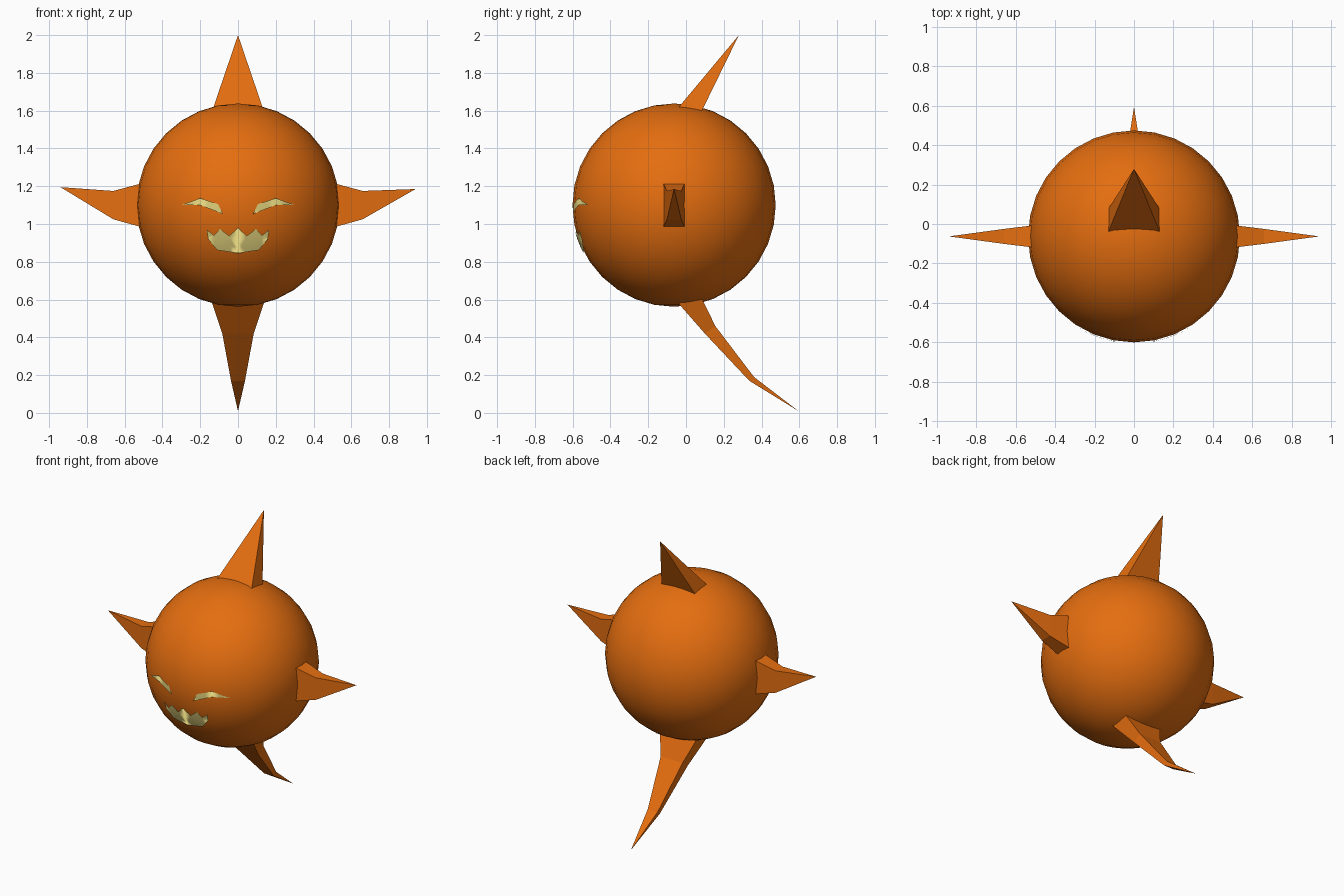
import bpy, bmesh
from mathutils import Vector

if "Cube" in bpy.data.objects:
    bpy.data.objects.remove(bpy.data.objects["Cube"])

CENTRE = Vector((0, -0.063, 1.10))
RADIUS = 0.538


def make_material(name, colour):
    mat = bpy.data.materials.new(name)
    mat.use_nodes = True
    mat.diffuse_color = colour
    mat.node_tree.nodes["Principled BSDF"].inputs["Base Color"].default_value = colour
    return mat


orange = make_material("pumpkin orange", (0.78, 0.155, 0.005, 1))
cream = make_material("pale yellow", (0.75, 0.64, 0.20, 1))


def finish(name, bm, mat, smooth=False):
    mesh = bpy.data.meshes.new(name)
    bm.to_mesh(mesh)
    bm.free()
    for poly in mesh.polygons:
        poly.use_smooth = smooth
    mesh.materials.append(mat)
    obj = bpy.data.objects.new(name, mesh)
    bpy.context.scene.collection.objects.link(obj)
    return obj


def spike(name, rings, tip):
    """Four-sided loft through the rings, ending in a point."""
    bm = bmesh.new()
    loops = [[bm.verts.new(p) for p in ring] for ring in rings]
    point = bm.verts.new(tip)
    bm.faces.new(loops[0])
    for i in range(4):
        j = (i + 1) % 4
        for a, b in zip(loops, loops[1:]):
            bm.faces.new((a[i], a[j], b[j], b[i]))
        bm.faces.new((loops[-1][i], loops[-1][j], point))
    bmesh.ops.recalc_face_normals(bm, faces=bm.faces)
    return finish(name, bm, orange)


def upright_ring(front_half, front, back_half, back):
    """Ring from a front edge and a back edge, each given as (y, z)."""
    return [(-front_half, *front), (front_half, *front),
            (back_half, *back), (-back_half, *back)]


def side_ring(x, half_y, low, high):
    y = CENTRE.y
    return [(x, y - half_y, low), (x, y + half_y, low),
            (x, y + half_y, high), (x, y - half_y, high)]


def face_plate(name, outline):
    """Front outline in (x, z), cut into a grid and wrapped on the body."""
    bm = bmesh.new()
    face = bm.faces.new([bm.verts.new((x, 0, z)) for x, z in outline])
    bmesh.ops.triangulate(bm, faces=[face])
    for axis, start, count in ((0, -0.32, 17), (2, 0.80, 10)):
        normal = Vector((axis == 0, 0, axis == 2))
        for i in range(count):
            geom = bm.verts[:] + bm.edges[:] + bm.faces[:]
            bmesh.ops.bisect_plane(bm, geom=geom, plane_co=normal * (start + 0.04 * i),
                                   plane_no=normal)
    for v in bm.verts:
        dx, dz = v.co.x, v.co.z - CENTRE.z
        v.co.y = CENTRE.y - ((RADIUS + 0.005) ** 2 - dx * dx - dz * dz) ** 0.5
    bm.normal_update()
    for f in bm.faces:
        if f.normal.y > 0:
            f.normal_flip()
    return finish(name, bm, cream, True)


# Round body
bm = bmesh.new()
bmesh.ops.create_uvsphere(bm, u_segments=32, v_segments=16, radius=RADIUS)
bmesh.ops.translate(bm, verts=bm.verts, vec=CENTRE)
finish("body", bm, orange, True)

# Swept-back top fin
spike("top_fin", [upright_ring(0.155, (-0.10, 1.545), 0.145, (0.055, 1.54))],
      (0, 0.28, 2.0))

# Curved tail underneath
spike("tail", [upright_ring(0.15, (-0.075, 0.62), 0.15, (0.07, 0.635)),
               upright_ring(0.083, (0.10, 0.42), 0.083, (0.155, 0.46)),
               upright_ring(0.037, (0.335, 0.17), 0.037, (0.36, 0.19))],
      (0, 0.595, 0.01))

# Side fins
for side, sign, tip_z in (("left", 1, 1.185), ("right", -1, 1.195)):
    spike(side + "_fin", [side_ring(sign * 0.48, 0.06, 0.975, 1.223),
                          side_ring(sign * 0.66, 0.038, 1.025, 1.175)],
          (sign * 0.94, CENTRE.y, tip_z))

# Slanted eyes
eye = [(0.08, 1.053), (0.106, 1.105), (0.20, 1.137), (0.30, 1.10), (0.20, 1.10)]
for side, sign in (("left", 1), ("right", -1)):
    face_plate(side + "_eye", [(sign * x, z) for x, z in eye])

# Jagged grin, mirrored from one half
half = [(0.047, 0.937), (0.095, 0.974), (0.127, 0.94), (0.165, 0.969),
        (0.158, 0.92), (0.111, 0.862)]
face_plate("mouth", [(0, 0.979)] + half + [(0, 0.845)] + [(-x, z) for x, z in half[::-1]])
